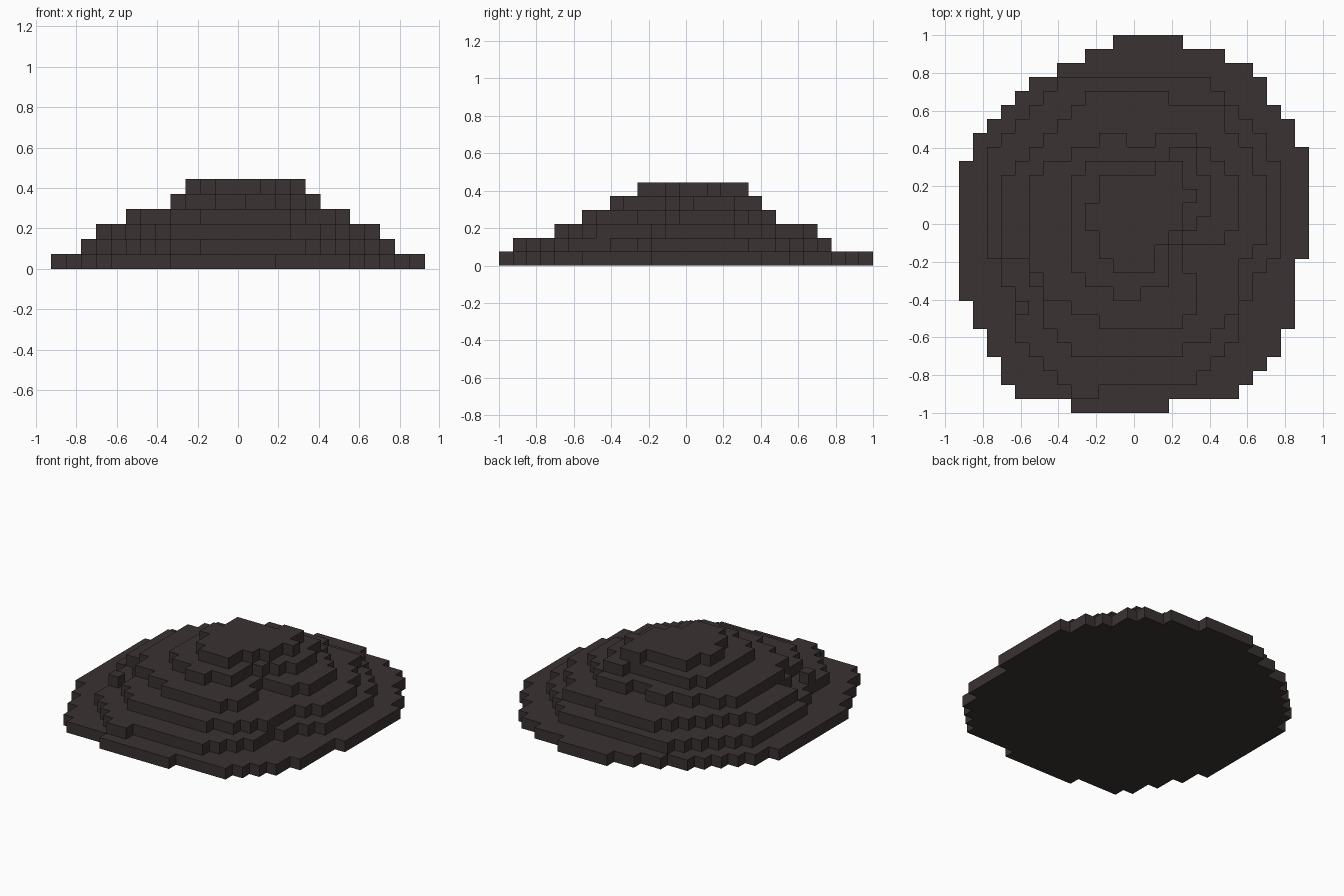
import bpy, bmesh

if "Cube" in bpy.data.objects:
    bpy.data.objects.remove(bpy.data.objects["Cube"])

V = 2 / 27          # block size: the mound is 25 x 27 blocks, six blocks high

mat = bpy.data.materials.new("dark charcoal")
mat.diffuse_color = (0.042, 0.032, 0.032, 1)
mat.use_nodes = True
mat.node_tree.nodes["Principled BSDF"].inputs["Base Color"].default_value = mat.diffuse_color


def blocks(*outline):
    """Blocks (column from left, row from back) whose centre lies in the outline."""
    found = set()
    for c in range(25):
        for r in range(27):
            x, y, inside = c + 0.5, r + 0.5, False
            for (ax, ay), (bx, by) in zip(outline, outline[1:] + outline[:1]):
                if (ay > y) != (by > y) and x < ax + (y - ay) * (bx - ax) / (by - ay):
                    inside = not inside
            if inside:
                found.add((c, r))
    return found


# Rough outlines of the terraces, bottom to top
base = blocks((11, .3), (5, 3.3), (0, 9.1), (.4, 18.9), (4, 26), (9, 26.6), (14, 26.6),
              (20, 26), (23, 22.7), (24.6, 15.8), (25, 8.3), (20.6, 2), (15, 0))
skirt = blocks((7.2, 3), (2.2, 8), (2.2, 16), (4.2, 19), (4.2, 21.8), (8, 25.8),
               (17, 24.6), (20.2, 21.8), (20.2, 19), (22.8, 15.8), (22.8, 9), (18, 3))
lower = blocks((9.2, 4), (3.2, 10.5), (3, 16), (5, 16.4), (6.2, 20.5), (8.2, 23),
               (15.8, 23), (20, 19.5), (20, 16.8), (21.8, 14.6), (21.8, 10),
               (18.6, 5.3), (14.5, 4.3))
middle = blocks((9.9, 7.3), (5.2, 10), (5.2, 15.8), (6.2, 18.9), (10.2, 20.7),
                (16, 20.7), (17.2, 19), (16, 15.2), (19.4, 14.8), (19.8, 10), (16.6, 7))
upper = blocks((8.55, 9.3), (8, 16.8), (11.2, 18.8), (12.8, 18.8), (15.2, 17.3),
               (15.2, 15.2), (18.2, 11.8), (17, 8), (15, 8), (15, 9.2))
crown = blocks((15, 9.4), (10.2, 10.2), (9, 13.2), (11, 17), (13.6, 17),
               (16.8, 11.2), (15.8, 9))
lower.add((4, 19))                               # loose block on the left slope
middle -= {(12, 7), (13, 7)}                     # notch at the back
plans = [base, skirt, lower, middle, upper, crown]


def terrace(name, level):
    """Only the outer faces of one terrace: walls, open top, and the floor."""
    plan = plans[level]
    above = plans[level + 1] if level + 1 < len(plans) else set()
    bm = bmesh.new()

    def face(*pts):
        bm.faces.new([bm.verts.new(((c - 12.5) * V, (13.5 - r) * V, z * V))
                      for c, r, z in pts])

    lo, hi = level, level + 1
    for c, r in sorted(plan):
        ring = [(c, r + 1), (c + 1, r + 1), (c + 1, r), (c, r)]
        if (c, r) not in above:
            face(*[(x, y, hi) for x, y in ring])
        if level == 0:
            face(*[(x, y, lo) for x, y in reversed(ring)])
        sides = [(c, r + 1), (c + 1, r), (c, r - 1), (c - 1, r)]
        for p, q, neighbour in zip(ring, ring[1:] + ring[:1], sides):
            if neighbour not in plan:
                face((*p, lo), (*q, lo), (*q, hi), (*p, hi))
    bmesh.ops.remove_doubles(bm, verts=bm.verts, dist=1e-4)
    me = bpy.data.meshes.new(name)
    bm.to_mesh(me)
    bm.free()
    me.materials.append(mat)
    bpy.context.collection.objects.link(bpy.data.objects.new(name, me))


# Stack the six stepped terraces
for level, part in enumerate(("base", "skirt", "lower", "middle", "upper", "crown")):
    terrace(part + "_terrace", level)
